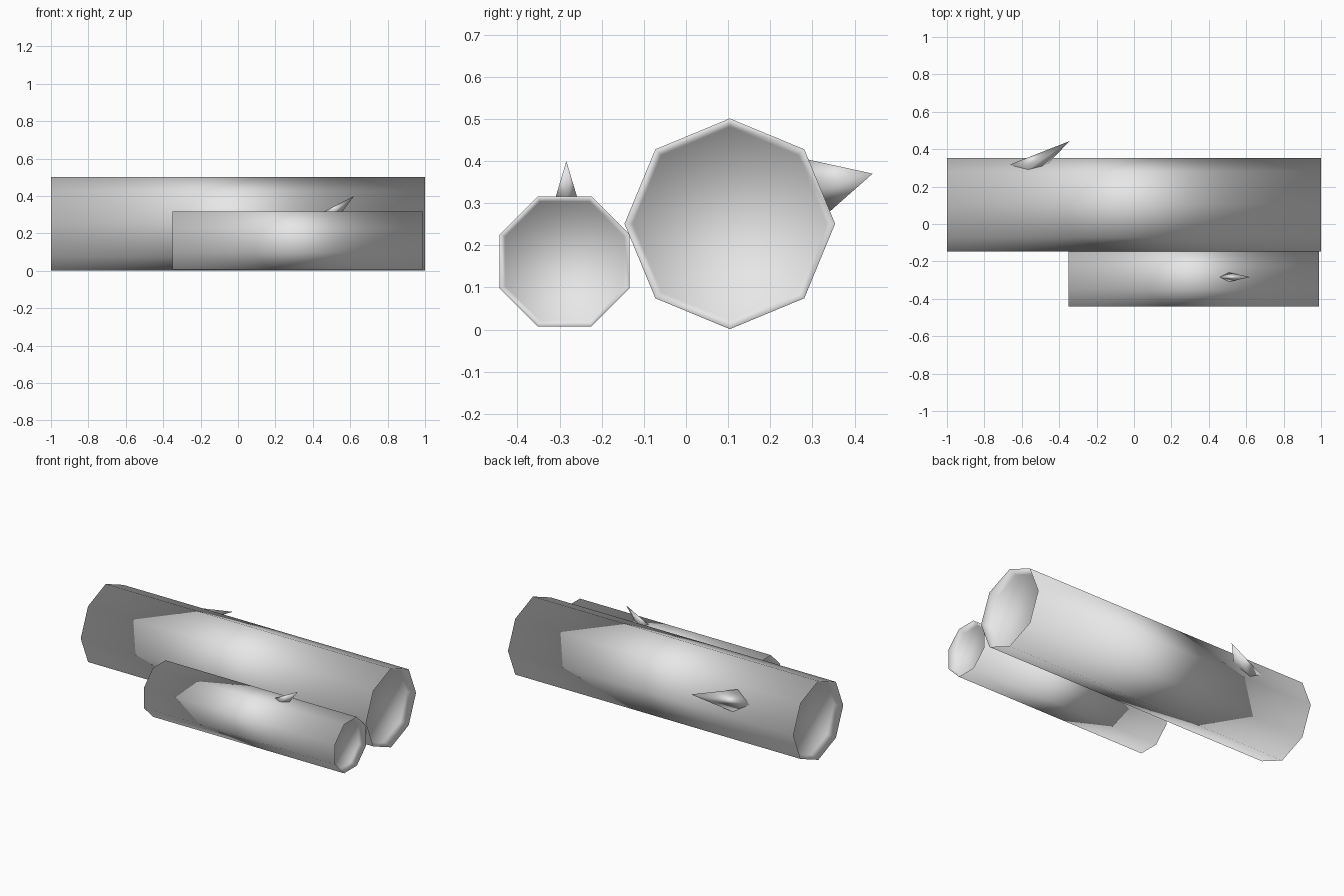
import bpy, bmesh, math
from mathutils import Vector

cube = bpy.data.objects.get("Cube")
if cube:
    bpy.data.objects.remove(cube)

grey = bpy.data.materials.new("pale_grey")
grey.use_nodes = True
colour = (0.8, 0.8, 0.8, 1)
grey.diffuse_color = colour
grey.node_tree.nodes["Principled BSDF"].inputs["Base Color"].default_value = colour


def finish(name, bm):
    bmesh.ops.recalc_face_normals(bm, faces=bm.faces)
    for f in bm.faces:
        f.smooth = True
    mesh = bpy.data.meshes.new(name)
    bm.to_mesh(mesh)
    bm.free()
    mesh.materials.append(grey)
    obj = bpy.data.objects.new(name, mesh)
    bpy.context.collection.objects.link(obj)
    return obj


def log(name, x0, x1, y, z, radius, turn, inset, depth):
    """Eight-sided log along x with a dished recess in each end."""
    bm = bmesh.new()
    rings = []
    for x, r in ((x0 + depth, radius - inset), (x0, radius),
                 (x1, radius), (x1 - depth, radius - inset)):
        angles = [turn + i * math.tau / 8 for i in range(8)]
        rings.append([bm.verts.new((x, y + r * math.cos(a), z + r * math.sin(a)))
                      for a in angles])
    for a, b in zip(rings, rings[1:]):
        for i in range(8):
            j = (i + 1) % 8
            bm.faces.new((a[i], a[j], b[j], b[i]))
    bm.faces.new(rings[0])
    bm.faces.new(rings[-1])
    return finish(name, bm)


def twig(name, centre, across, half_length, half_width, tip, sink):
    """Four-sided leaning spike, its base sunk into the log."""
    centre, across, tip = Vector(centre), Vector(across), Vector(tip)
    along = Vector((1, 0, 0))
    corners = [centre - along * half_length, centre + across * half_width,
               centre + along * half_length, centre - across * half_width]
    bm = bmesh.new()
    base = [bm.verts.new(tip + (c - tip) * sink) for c in corners]
    point = bm.verts.new(tip)
    for i in range(4):
        bm.faces.new((base[i], base[(i + 1) % 4], point))
    bm.faces.new(base)
    return finish(name, bm)


# Logs
log("large_log", -1, 1, 0.104, 0.251, 0.25, 0, 0.02, 0.05)
log("small_log", -0.35, 0.99, -0.288, 0.162, 0.167, math.pi / 8, 0.014, 0.04)

# Twig stubs
slope = math.pi / 8
twig("large_twig", (-0.565, 0.317, 0.342), (0, -math.sin(slope), math.cos(slope)),
     0.1, 0.066, (-0.345, 0.443, 0.37), 1.3)
twig("small_twig", (0.507, -0.284, 0.316), (0, 1, 0),
     0.05, 0.025, (0.62, -0.284, 0.4), 1.3)
